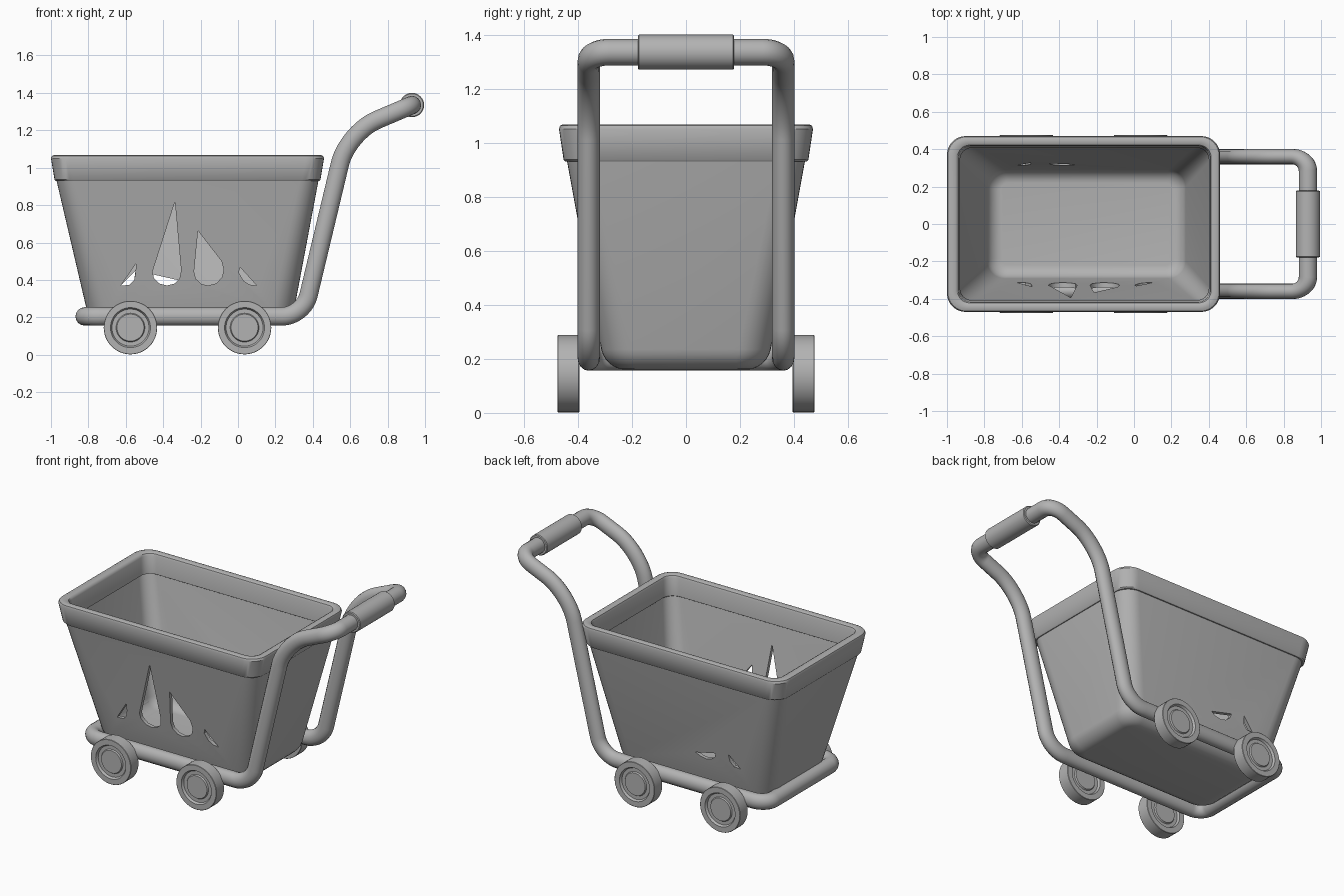
import bpy, bmesh, math
from mathutils import Vector

if "Cube" in bpy.data.objects:
    bpy.data.objects.remove(bpy.data.objects["Cube"], do_unlink=True)

grey = bpy.data.materials.new("plain_grey")
grey.use_nodes = True
grey.diffuse_color = (0.45, 0.45, 0.45, 1)
grey.node_tree.nodes["Principled BSDF"].inputs["Base Color"].default_value = grey.diffuse_color


def select(ob):
    bpy.ops.object.select_all(action='DESELECT')
    ob.select_set(True)
    bpy.context.view_layer.objects.active = ob


def smooth(ob, angle=35):
    select(ob)
    bpy.ops.object.shade_smooth_by_angle(angle=math.radians(angle))


def loft(name, rings):
    """Skin matching rings of points and cap both ends."""
    bm = bmesh.new()
    loops = [[bm.verts.new(p) for p in ring] for ring in rings]
    n = len(loops[0])
    for a, b in zip(loops, loops[1:]):
        for i in range(n):
            j = (i + 1) % n
            bm.faces.new((a[i], a[j], b[j], b[i]))
    bm.faces.new(loops[0])
    bm.faces.new(loops[-1])
    bmesh.ops.recalc_face_normals(bm, faces=bm.faces)
    mesh = bpy.data.meshes.new(name)
    bm.to_mesh(mesh)
    bm.free()
    ob = bpy.data.objects.new(name, mesh)
    bpy.context.collection.objects.link(ob)
    mesh.materials.append(grey)
    return ob


def rounded_rect(x0, x1, hy, r, z, seg=8):
    pts = []
    corners = ((x1 - r, hy - r), (x0 + r, hy - r), (x0 + r, r - hy), (x1 - r, r - hy))
    for k, (cx, cy) in enumerate(corners):
        for i in range(seg + 1):
            a = math.pi / 2 * (k + i / seg)
            pts.append((cx + r * math.cos(a), cy + r * math.sin(a), z))
    return pts


# Basket: tapered tub with rounded floor and a thick rim
BASE, TOP, WALL = 0.16, 0.93, 0.025


def tub_ring(z, inset):
    t = (z - BASE) / (TOP - BASE)
    mix = lambda a, b: a + (b - a) * t
    return rounded_rect(mix(-0.79, -0.97) + inset, mix(0.285, 0.43) - inset,
                        mix(0.30, 0.44) - inset, mix(0.12, 0.1) - inset, z)


def floor_fillet(z, inset, f, steps=6):
    angles = [math.pi / 2 * i / steps for i in range(steps + 1)]
    return [tub_ring(z + f * (1 - math.cos(a)), inset + f * (1 - math.sin(a))) for a in angles]


rings = floor_fillet(BASE, 0, 0.075)
rings.append(tub_ring(TOP, 0))
rim = ((-0.975, 0.435, 0.447, 0.93), (-0.981, 0.441, 0.453, 0.937),
       (-1.0, 0.46, 0.47, 1.05), (-0.995, 0.455, 0.466, 1.063), (-0.984, 0.444, 0.456, 1.068),
       (-0.955, 0.423, 0.433, 1.068), (-0.944, 0.412, 0.422, 1.062),
       (-0.938, 0.407, 0.417, 1.05), (-0.93, 0.4, 0.408, 0.94))
rings += [rounded_rect(x0, x1, hy, 0.1 if i < 5 else 0.065, z)
          for i, (x0, x1, hy, z) in enumerate(rim)]
rings.append(tub_ring(0.935, WALL))
rings += reversed(floor_fillet(BASE + WALL, WALL, 0.06))
basket = loft("basket", rings)

# Flame-shaped openings in the two long walls, as (x, z) outlines
front_cuts = (
    ((-0.337, 0.818), (-0.457, 0.445), (-0.45, 0.41), (-0.42, 0.38), (-0.38, 0.37),
     (-0.34, 0.38), (-0.313, 0.405), (-0.304, 0.45)),
    ((-0.214, 0.663), (-0.235, 0.444), (-0.225, 0.405), (-0.195, 0.378), (-0.16, 0.37),
     (-0.115, 0.382), (-0.085, 0.415), (-0.077, 0.455), (-0.088, 0.5)),
    ((-0.546, 0.487), (-0.626, 0.37), (-0.58, 0.373), (-0.555, 0.4), (-0.547, 0.44)),
    ((0.012, 0.467), (0.004, 0.44), (0.03, 0.395), (0.062, 0.375), (0.1, 0.37)),
)
back_cuts = (
    ((-0.457, 0.43), (-0.445, 0.4), (-0.42, 0.38), (-0.38, 0.37), (-0.34, 0.378), (-0.308, 0.396)),
    ((-0.548, 0.45), (-0.626, 0.37), (-0.58, 0.373), (-0.555, 0.4)),
)
for side, cuts in ((-1, front_cuts), (1, back_cuts)):
    for outline in cuts:
        cutter = loft("opening_cutter", [[(x, side * y, z) for x, z in outline] for y in (0.15, 0.6)])
        cutter.hide_render = True
        mod = basket.modifiers.new("opening", 'BOOLEAN')
        mod.operation, mod.solver, mod.object = 'DIFFERENCE', 'EXACT', cutter
        select(basket)
        bpy.ops.object.modifier_apply(modifier=mod.name)
        bpy.data.objects.remove(cutter, do_unlink=True)
smooth(basket)

# Frame: one closed tube running round the base and up to the handle
SQUASH, HALF = 0.85, 0.36
side_path = ((-0.82, 0.205, 0.09), (0.35, 0.205, 0.115), (0.585, 1.188, 0.17), (0.93, 1.335, 0.09))
corners = [(Vector((x, -HALF / SQUASH, z)), d) for x, z, d in side_path]
corners += [(Vector((x, HALF / SQUASH, z)), d) for x, z, d in reversed(side_path)]
path = []
for i, (c, d) in enumerate(corners):
    start = c + (corners[i - 1][0] - c).normalized() * d
    end = c + (corners[(i + 1) % len(corners)][0] - c).normalized() * d
    h0, h1 = start.lerp(c, 0.55), end.lerp(c, 0.55)
    for k in range(11):
        t = k / 10
        s = 1 - t
        path.append(start * s**3 + h0 * 3 * s * s * t + h1 * 3 * s * t * t + end * t**3)
curve = bpy.data.curves.new("frame_tube", 'CURVE')
curve.dimensions = '3D'
curve.bevel_depth, curve.bevel_resolution = 0.049, 6
spline = curve.splines.new('POLY')
spline.points.add(len(path) - 1)
for point, p in zip(spline.points, path):
    point.co = (*p, 1)
spline.use_cyclic_u = True
curve.materials.append(grey)
frame = bpy.data.objects.new("frame_tube", curve)
bpy.context.collection.objects.link(frame)
frame.scale.y = SQUASH
select(frame)
bpy.ops.object.convert(target='MESH')
frame = bpy.context.view_layer.objects.active
bpy.ops.object.transform_apply(location=False, rotation=False, scale=True)
smooth(frame, 50)


# Round parts turned about the y axis
def turned(name, x, z, profile, seg=48):
    ring = [2 * math.pi * i / seg for i in range(seg)]
    ob = loft(name, [[(x + r * math.cos(a), y, z + r * math.sin(a)) for a in ring]
                     for r, y in profile])
    smooth(ob)
    return ob


# Handle grip
turned("handle_grip", 0.93, 1.335, ((0.06, -0.178), (0.065, -0.174), (0.065, 0.174), (0.06, 0.178)))

# Wheels: flat tyre, sunken ring and raised hub on both faces
face = ((0.072, 0.034), (0.077, 0.026), (0.099, 0.026), (0.107, 0.04), (0.141, 0.04), (0.143, 0.038))
wheel = [(r, -y) for r, y in face] + list(reversed(face))
for end, x in (("front", -0.575), ("rear", 0.035)):
    for side, y in (("right", -0.435), ("left", 0.435)):
        turned(f"{end}_{side}_wheel", x, 0.145, [(r, y + w) for r, w in wheel])
